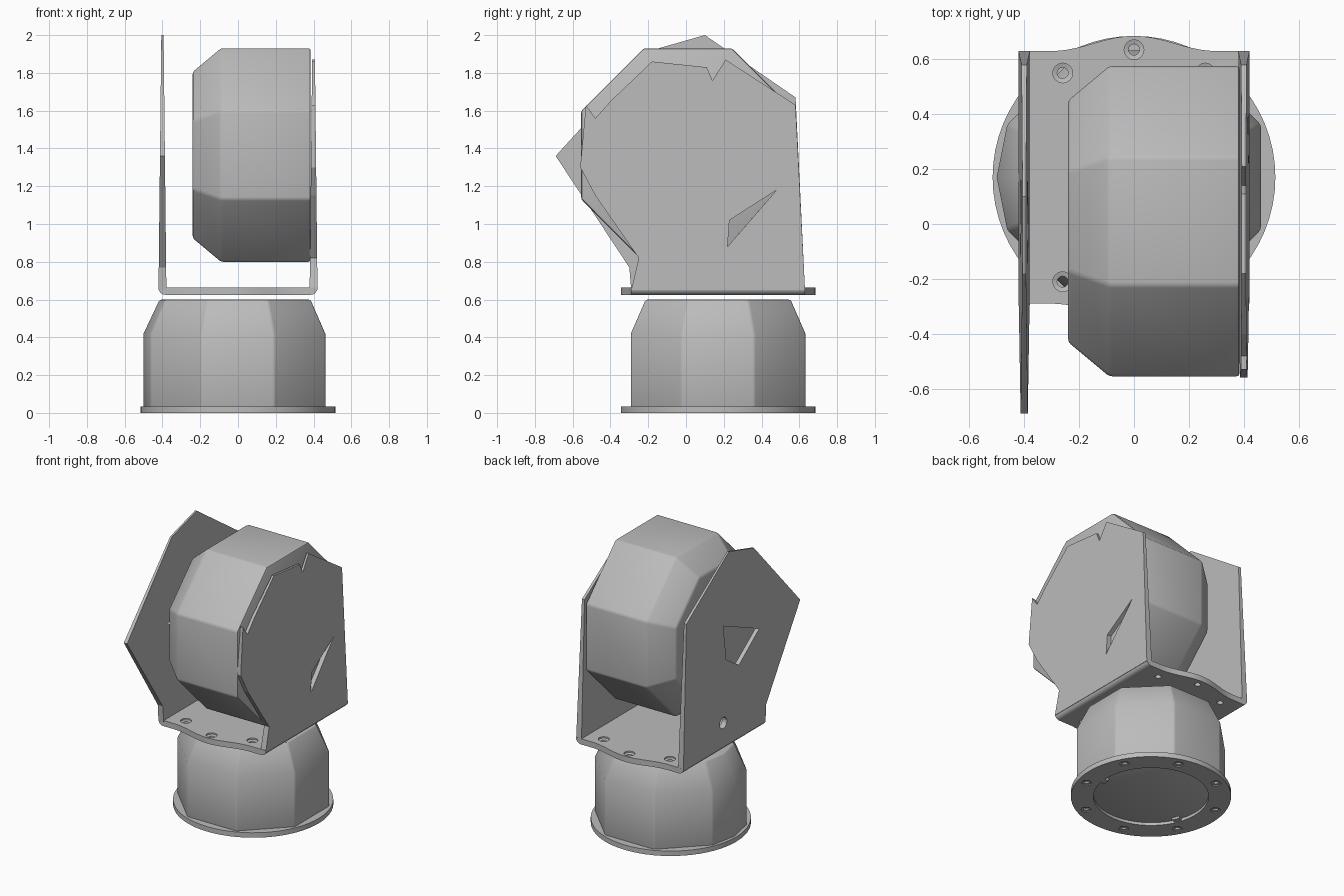
import bpy, bmesh, math
from mathutils import Vector, Matrix

if "Cube" in bpy.data.objects:
    bpy.data.objects.remove(bpy.data.objects["Cube"], do_unlink=True)

grey = bpy.data.materials.new("painted_grey")
grey.use_nodes = True
grey.diffuse_color = (0.5, 0.5, 0.5, 1)
grey.node_tree.nodes["Principled BSDF"].inputs["Base Color"].default_value = (0.5, 0.5, 0.5, 1)

BASE_Y = 0.17
WALL_X = 0.4


def finish(name, bm):
    bmesh.ops.recalc_face_normals(bm, faces=bm.faces)
    mesh = bpy.data.meshes.new(name)
    bm.to_mesh(mesh)
    bm.free()
    mesh.materials.append(grey)
    ob = bpy.data.objects.new(name, mesh)
    bpy.context.collection.objects.link(ob)
    return ob


def activate(ob):
    bpy.ops.object.select_all(action='DESELECT')
    ob.select_set(True)
    bpy.context.view_layer.objects.active = ob


def smooth(ob, angle=30):
    activate(ob)
    bpy.ops.object.shade_smooth_by_angle(angle=math.radians(angle))


def loft(rings):
    """Closed solid through rings of equal point count."""
    bm = bmesh.new()
    loops = [[bm.verts.new(p) for p in ring] for ring in rings]
    n = len(loops[0])
    for a, b in zip(loops, loops[1:]):
        for i in range(n):
            j = (i + 1) % n
            bm.faces.new((a[i], a[j], b[j], b[i]))
    bm.faces.new(loops[0])
    bm.faces.new(loops[-1])
    return bm


def ring(radius, z, sides, centre=(0, BASE_Y), turn=0.0):
    return [(centre[0] + radius * math.cos(turn + math.tau * i / sides),
             centre[1] + radius * math.sin(turn + math.tau * i / sides), z)
            for i in range(sides)]


def cut(ob, cutter):
    """Subtract a helper solid, then discard it."""
    cutter.hide_render = True
    activate(ob)
    mod = ob.modifiers.new("cut", 'BOOLEAN')
    mod.operation = 'DIFFERENCE'
    mod.solver = 'EXACT'
    mod.object = cutter
    bpy.ops.object.modifier_apply(modifier=mod.name)
    bpy.data.objects.remove(cutter, do_unlink=True)


def soften(ob, width):
    mod = ob.modifiers.new("soft_edges", 'BEVEL')
    mod.width = width
    mod.segments = 2
    mod.limit_method = 'ANGLE'
    mod.angle_limit = math.radians(30)
    activate(ob)
    bpy.ops.object.modifier_apply(modifier=mod.name)
    smooth(ob)


# Base flange: ring with a shallow recess and blind screw holes underneath
flange = finish("base_flange", loft([ring(0.515, 0, 64), ring(0.515, 0.035, 64)]))
cut(flange, finish("recess_cutter", loft([ring(0.37, -0.1, 64), ring(0.37, 0.1, 64)])))
for i in range(8):
    a = math.radians(28 + 45 * i)
    c = (0.45 * math.cos(a), BASE_Y + 0.45 * math.sin(a))
    cut(flange, finish("screw_cutter", loft([ring(0.032, -0.01, 16, c), ring(0.032, 0.006, 16, c),
                                             ring(0.018, 0.008, 16, c), ring(0.018, 0.03, 16, c)])))
smooth(flange)

# Tabs at the rim of the recess
for i, angle in enumerate((202, 352)):
    a = math.radians(angle)
    c = (0.36 * math.cos(a), BASE_Y + 0.36 * math.sin(a))
    finish(f"recess_tab_{i + 1}", loft([ring(0.035, 0.004, 4, c, a + math.pi / 4),
                                        ring(0.035, 0.03, 4, c, a + math.pi / 4)]))

# Base body: faceted drum with a tapered shoulder and one extra corner on its right
def drum_ring(radius, z):
    pts = ring(radius, z, 8, turn=math.pi / 8)
    pts.insert(4, (-radius, BASE_Y, z))
    return pts

body = finish("base_body", loft([drum_ring(0.5, 0.02), drum_ring(0.5, 0.42), drum_ring(0.415, 0.6)]))
soften(body, 0.01)

# Bracket floor: plate with bulged front and back edges and folded lower corners
steps = 24
bulge = []
for i in range(steps + 1):
    x = -0.42 + 0.84 * i / steps
    rise = 0.5 + 0.5 * math.cos(math.pi * min(abs(x) / 0.3, 1))
    bulge.append((x, 0.46 + 0.055 * rise))
outline = [(x, BASE_Y - d) for x, d in bulge] + [(x, BASE_Y + d) for x, d in reversed(bulge)]
bm = loft([[(x, y, z) for x, y in outline] for z in (0.625, 0.665)])
folds = [e for e in bm.edges if all(abs(abs(v.co.x) - 0.42) < 1e-4 and v.co.z < 0.63 for v in e.verts)]
bmesh.ops.bevel(bm, geom=folds, offset=0.035, segments=4, profile=0.5, affect='EDGES')
floor = finish("bracket_floor", bm)
holes = [(0, 0.465)] + [(s * 0.26, 0.38) for s in (-1, 1)]
for x, d in holes:
    for s in (-1, 1):
        c = (x, BASE_Y + s * d)
        cut(floor, finish("hole_cutter", loft([ring(0.02, 0.6, 16, c), ring(0.02, 0.65, 16, c),
                                               ring(0.036, 0.655, 16, c), ring(0.036, 0.7, 16, c)])))
smooth(floor)


# Bracket walls: thin upright plates that taper toward the top
def wall(name, side, profile, openings):
    def face(sign):
        return [(side * (WALL_X + sign * (0.021 - 0.011 * (z - 0.64))), y, z) for y, z in profile]
    ob = finish(name, loft([face(-1), face(1)]))
    for pts in openings:
        cut(ob, finish("opening_cutter", loft([[(side * x, y, z) for y, z in pts] for x in (0.3, 0.5)])))
    return ob


round_hole = [(0.18 + 0.04 * math.cos(math.tau * i / 16), 0.82 + 0.04 * math.sin(math.tau * i / 16))
              for i in range(16)]
wall("right_bracket_wall", -1,
     [(0.63, 0.65), (0.58, 1.67), (0.1, 2.0), (-0.18, 1.92), (-0.69, 1.36), (-0.3, 0.77), (-0.29, 0.65)],
     [[(0.17, 1.5), (-0.23, 1.33), (0, 1.16), (0.14, 1.25)], round_hole])
wall("left_bracket_wall", 1,
     [(0.63, 0.65), (0.58, 1.63), (0.21, 1.87), (0.14, 1.76), (0.11, 1.83), (-0.18, 1.86),
      (-0.4, 1.65), (-0.48, 1.56), (-0.53, 1.63), (-0.56, 1.3), (-0.48, 1.15), (-0.25, 0.82), (-0.29, 0.65)],
     [[(0.48, 1.18), (0.23, 1.02), (0.22, 0.88)]])


# Lamp housing: octagonal drum lying along x with a tapered right end
def oct_ring(half, x):
    r = half / math.cos(math.pi / 8)
    return [(x, 0.01 + r * math.cos(math.pi / 8 + math.tau * i / 8),
             1.365 + r * math.sin(math.pi / 8 + math.tau * i / 8)) for i in range(8)]

housing = finish("housing", loft([oct_ring(0.44, -0.24), oct_ring(0.565, -0.09), oct_ring(0.565, 0.385)]))
soften(housing, 0.012)
